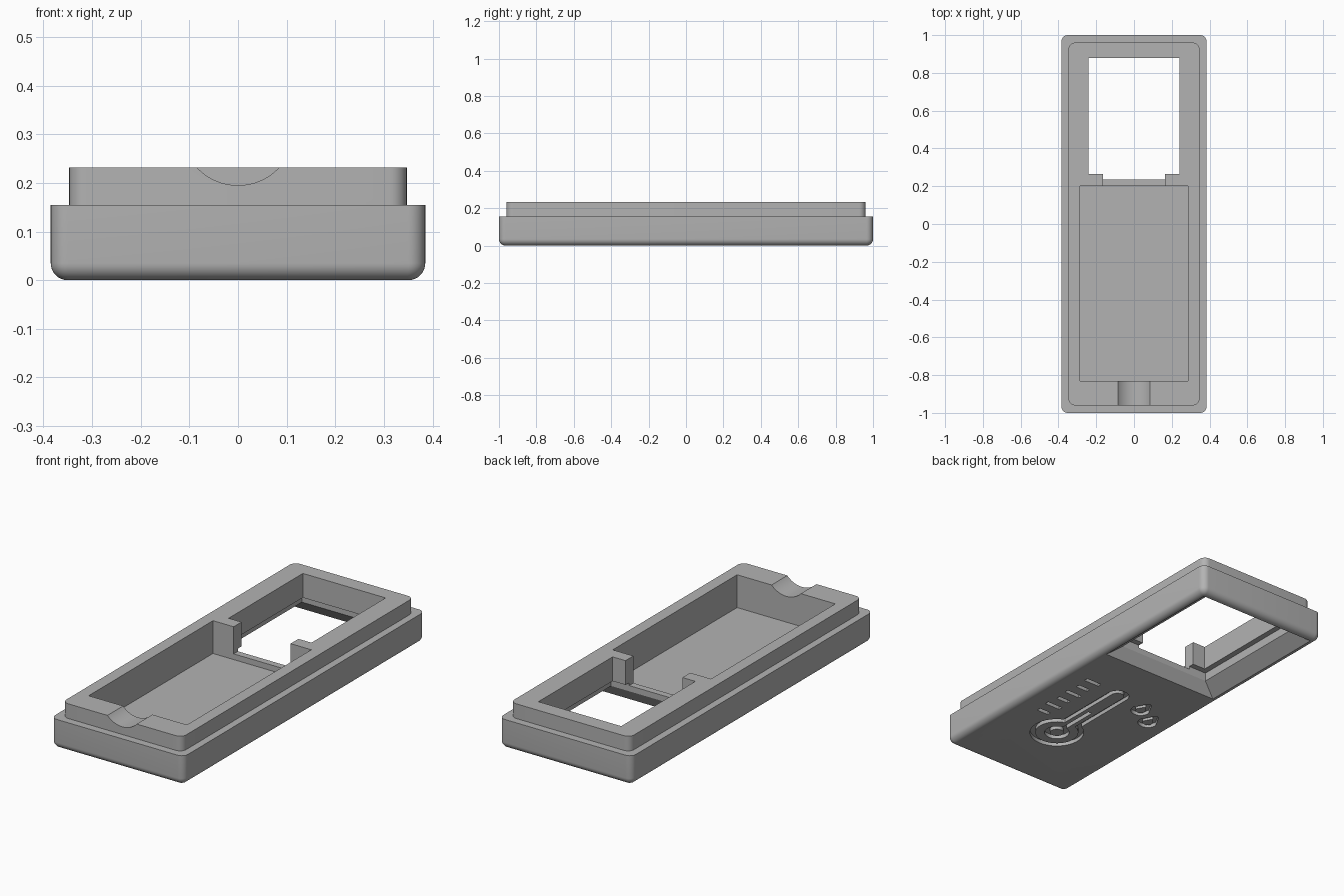
import bpy, bmesh, math

if "Cube" in bpy.data.objects:
    bpy.data.objects.remove(bpy.data.objects["Cube"])

grey = bpy.data.materials.new("plain_grey")
grey.diffuse_color = (0.45, 0.45, 0.45, 1)
grey.use_nodes = True
grey.node_tree.nodes["Principled BSDF"].inputs["Base Color"].default_value = grey.diffuse_color


def loft(name, loops):
    """Closed solid through equally long point loops, capped at both ends."""
    bm = bmesh.new()
    rings = [[bm.verts.new(p) for p in loop] for loop in loops]
    n = len(rings[0])
    for a, b in zip(rings, rings[1:]):
        for i in range(n):
            j = (i + 1) % n
            bm.faces.new((a[i], a[j], b[j], b[i]))
    bm.faces.new(rings[0][::-1])
    bm.faces.new(rings[-1])
    return finish(name, bm)


def finish(name, bm):
    bmesh.ops.recalc_face_normals(bm, faces=bm.faces)
    me = bpy.data.meshes.new(name)
    bm.to_mesh(me)
    bm.free()
    me.materials.append(grey)
    ob = bpy.data.objects.new(name, me)
    bpy.context.collection.objects.link(ob)
    return ob


def rounded_rect(hx, hy, r, z, seg=8):
    pts = []
    for k, (sx, sy) in enumerate(((1, 1), (-1, 1), (-1, -1), (1, -1))):
        for i in range(seg + 1):
            a = math.pi / 2 * (k + i / seg)
            pts.append((sx * (hx - r) + r * math.cos(a), sy * (hy - r) + r * math.sin(a), z))
    return pts


def rect(x, y0, y1, z):
    return [(-x, y0, z), (x, y0, z), (x, y1, z), (-x, y1, z)]


def box(name, x, y0, y1, z0, z1):
    return loft(name, [rect(x, y0, y1, z0), rect(x, y0, y1, z1)])


def groove(name, outer, inner, depth=0.02):
    """Ring-shaped prism between two flat outlines, used for engraving."""
    bm = bmesh.new()
    levels = [[bm.verts.new((x, y, z)) for x, y in pts]
              for pts, z in ((outer, -0.02), (outer, depth), (inner, depth), (inner, -0.02))]
    n = len(outer)
    for k in range(4):
        a, b = levels[k], levels[(k + 1) % 4]
        for i in range(n):
            j = (i + 1) % n
            bm.faces.new((a[i], a[j], b[j], b[i]))
    return finish(name, bm)


def circle(cx, cy, r, n=40):
    return [(cx + r * math.cos(2 * math.pi * i / n), cy + r * math.sin(2 * math.pi * i / n)) for i in range(n)]


def keyhole(cx, cy, r, w, tip):
    """Thermometer outline: round bulb with a round-ended stem towards +y."""
    a0 = math.acos(w / r)
    sweep = 2 * math.pi - (math.pi - 2 * a0)
    pts = []
    for i in range(33):
        a = math.pi - a0 + sweep * i / 32
        pts.append((cx + r * math.cos(a), cy + r * math.sin(a)))
    for i in range(13):
        a = math.pi * i / 12
        pts.append((cx + w * math.cos(a), tip - w + w * math.sin(a)))
    return pts


def teardrop(cx, cy, r, n=28):
    pts = []
    for i in range(n):
        a = 2 * math.pi * i / n
        up = max(0, math.sin(a))
        pts.append((cx + r * math.cos(a) * (1 - 0.45 * up), cy + r * math.sin(a) * (1 + 0.5 * up)))
    return pts


# case body: rounded bottom edge, shoulder, then a narrower rim
R = 0.035
loops = []
for i in range(9):
    a = math.pi / 2 * i / 8
    inset = R * (1 - math.sin(a))
    loops.append(rounded_rect(0.385 - inset, 1 - inset, R - inset * 0.9, R * (1 - math.cos(a))))
loops += [rounded_rect(0.385, 1, R, 0.155),
          rounded_rect(0.347, 0.96, R, 0.155),
          rounded_rect(0.347, 0.96, R, 0.232)]
case = loft("case_body", loops)

cutters = [
    # component pocket, window and the gap between the two posts
    box("pocket", 0.285, -0.83, 0.2, 0.06, 0.4),
    box("window", 0.24, 0.265, 0.88, -0.1, 0.4),
    box("gap_above_beam", 0.165, 0.15, 0.27, 0.09, 0.4),
    box("gap_behind_beam", 0.165, 0.235, 0.3, -0.1, 0.4),
    # flared recess around the window on the underside
    loft("flare", [rect(0.348, 0.2, 0.96, -0.02), rect(0.348, 0.2, 0.96, 0),
                   rect(0.27, 0.235, 0.915, 0.06), rect(0.27, 0.235, 0.915, 0.105)]),
]

# round cable notch in the front wall of the rim
cable = [[(0.116 * math.cos(2 * math.pi * i / 64), y, 0.311 + 0.116 * math.sin(2 * math.pi * i / 64))
          for i in range(64)] for y in (-1.1, -0.8)]
cutters.append(loft("cable_notch", cable))

# engraved thermometer, scale marks and drops on the underside
TX, TY = 0.035, -0.56
cutters.append(groove("thermometer_outline", keyhole(TX, TY, 0.135, 0.058, -0.03),
                      keyhole(TX, TY, 0.108, 0.034, -0.055)))
cutters.append(groove("bulb_ring", circle(TX, TY, 0.062), circle(TX, TY, 0.034)))


def bar(name, cx, hx, y0, y1):
    ob = box(name, hx, y0, y1, -0.02, 0.02)
    for v in ob.data.vertices:
        v.co.x += cx
    return ob


cutters.append(bar("column", TX, 0.011, TY + 0.055, -0.3))
for i in range(6):
    y = -0.44 + 0.076 * i
    cutters.append(bar("scale_mark", 0.22, 0.045 if i % 2 else 0.035, y - 0.011, y + 0.011))
for x, y in ((-0.145, -0.12), (-0.25, -0.19)):
    cutters.append(groove("drop", teardrop(x, y, 0.05), teardrop(x, y, 0.026)))

# cut everything out of the case
bpy.context.view_layer.objects.active = case
case.select_set(True)
for c in cutters:
    m = case.modifiers.new("cut", 'BOOLEAN')
    m.operation, m.solver, m.object = 'DIFFERENCE', 'EXACT', c
    bpy.ops.object.modifier_apply(modifier=m.name)
    bpy.data.objects.remove(c, do_unlink=True)

bpy.ops.object.shade_smooth_by_angle(angle=math.radians(30))
